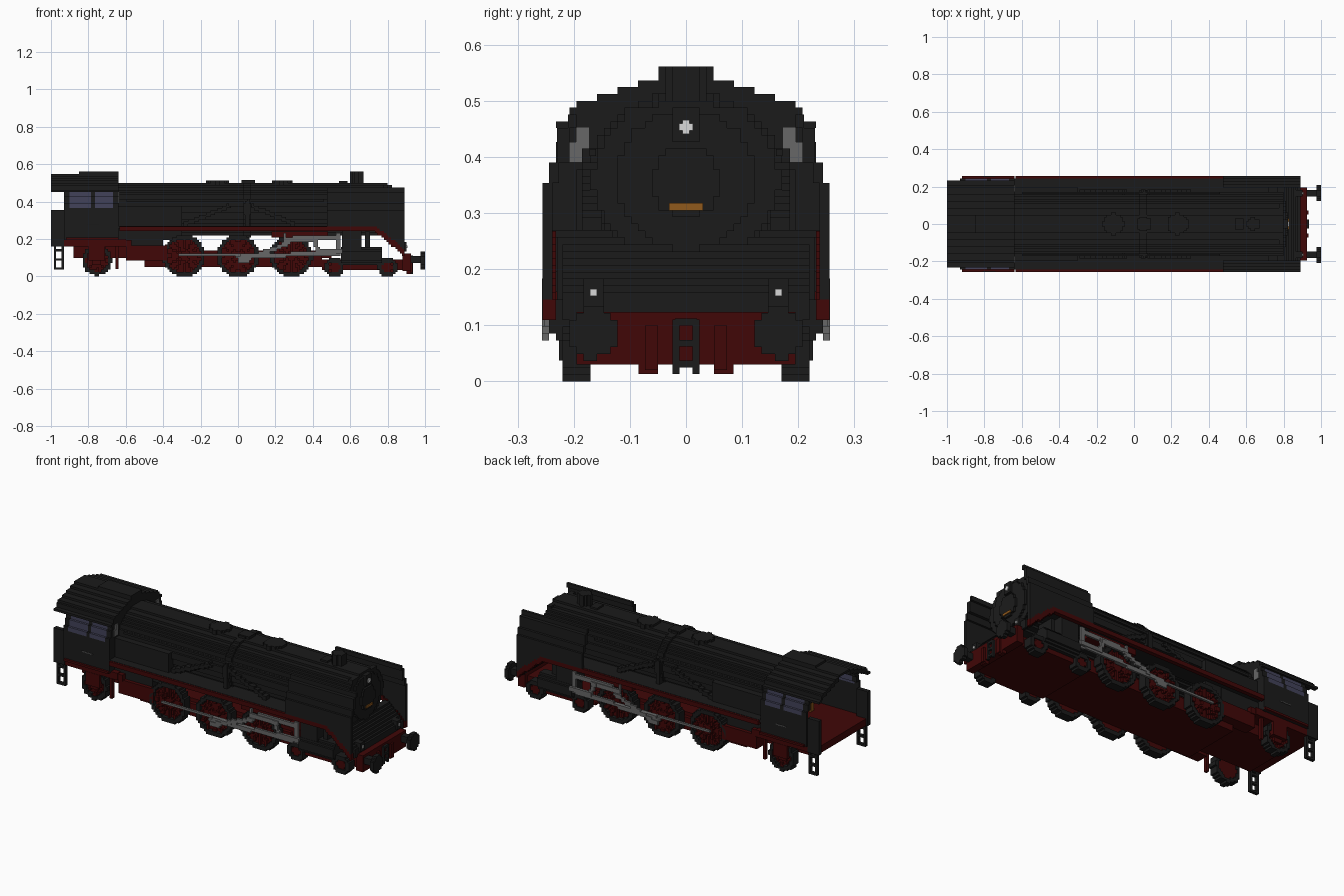
import bpy, bmesh, math

if "Cube" in bpy.data.objects:
    bpy.data.objects.remove(bpy.data.objects["Cube"])

V = 2 / 164  # edge of one block


def material(name, r, g, b):
    m = bpy.data.materials.new(name)
    m.use_nodes = True
    m.diffuse_color = (r, g, b, 1)
    node = m.node_tree.nodes["Principled BSDF"]
    node.inputs["Base Color"].default_value = (r, g, b, 1)
    node.inputs["Roughness"].default_value = 0.8
    return m


BLACK = material("black paint", .011, .011, .011)
RED = material("dark red paint", .052, .002, .002)
STEEL = material("grey steel", .135, .135, .135)
GLASS = material("blue grey glass", .055, .055, .1)
WHITE = material("white lamp", .7, .7, .7)
BRASS = material("brass plate", .28, .1, .012)


def finish(name, bm, mat):
    bmesh.ops.recalc_face_normals(bm, faces=bm.faces)
    mesh = bpy.data.meshes.new(name)
    bm.to_mesh(mesh)
    bm.free()
    mesh.materials.append(mat)
    bpy.context.scene.collection.objects.link(bpy.data.objects.new(name, mesh))


def slab(name, axis, a, b, test, mat, mirror=False):
    """Stepped prism: every block whose centre passes test, spanned a..b on axis."""
    place = {"x": lambda u, w, d: (d, u, w),
             "y": lambda u, w, d: (u, d, w),
             "z": lambda u, w, d: (u, w, d)}[axis]
    span_u = 21 if axis == "x" else 82
    rows = range(-21, 21) if axis == "z" else range(0, 47)
    cells = {(i, j) for i in range(-span_u, span_u) for j in rows
             if test((i + .5) * V, (j + .5) * V)}
    bm = bmesh.new()
    for lo, hi in [(a, b), (-b, -a)][:2 if mirror else 1]:
        verts = {}

        def vert(i, j, d):
            if (i, j, d) not in verts:
                verts[i, j, d] = bm.verts.new(place(i * V, j * V, d))
            return verts[i, j, d]

        for i, j in cells:
            ring = [(i, j), (i + 1, j), (i + 1, j + 1), (i, j + 1)]
            for d in (lo, hi):
                bm.faces.new([vert(*p, d) for p in ring])
            beside = [(i, j - 1), (i + 1, j), (i, j + 1), (i - 1, j)]
            for k, other in enumerate(beside):
                if other not in cells:
                    p, q = ring[k], ring[(k + 1) % 4]
                    bm.faces.new([vert(*p, lo), vert(*q, lo), vert(*q, hi), vert(*p, hi)])
    finish(name, bm, mat)


def box(name, xs, ys, zs, mat, mirror=False):
    bm = bmesh.new()
    for side in (1, -1)[:2 if mirror else 1]:
        for v in bmesh.ops.create_cube(bm, size=1)["verts"]:
            v.co = [s[0] + (c + .5) * (s[1] - s[0]) for c, s in zip(v.co, (xs, ys, zs))]
            v.co.y *= side
    finish(name, bm, mat)


def disc(cu, cw, r, inner=0):
    return lambda u, w: inner <= math.hypot(u - cu, w - cw) < r


def bar(p, q, t):
    """Blocks within t of the line p..q."""
    def test(u, w):
        dx, dy = q[0] - p[0], q[1] - p[1]
        k = ((u - p[0]) * dx + (w - p[1]) * dy) / (dx * dx + dy * dy)
        k = min(1, max(0, k))
        return math.hypot(u - p[0] - k * dx, w - p[1] - k * dy) < t
    return test


def oval(a, b):
    return lambda y, z: (y / a) ** 2 + ((z - .36) / b) ** 2 < 1


def slope(x):
    return min(.238, .25 - (x - .72) * .83)


# Boiler, band and smokebox front
slab("boiler", "x", -.65, .8, oval(.167, .141), BLACK)
slab("firebox_casing", "x", -.65, -.3, lambda y, z: abs(y) < .19 and .2 < z < .38, BLACK)
slab("boiler_band", "x", .03, .07, oval(.18, .15), BLACK)
slab("smokebox_door", "x", .8, .812, disc(0, .36, .125), BLACK)
slab("door_centre", "x", .812, .824, disc(0, .355, .062), BLACK)
box("number_plate", (.824, .83), (-.03, .03), (.305, .318), BRASS)
box("top_lamp_case", (.8, .824), (-.024, .024), (.427, .488), BLACK)
box("top_lamp_upright", (.824, .83), (-V / 2, V / 2), (.441, .466), WHITE)
box("top_lamp_cross", (.824, .829), (-V, V), (.447, .46), WHITE)

# Fittings along the boiler top
slab("rear_dome", "z", .48, .513, disc(-.11, 0, .056), BLACK)
slab("front_dome", "z", .48, .513, disc(.235, 0, .056), BLACK)
box("feed_cover", (.02, .09), (-.03, .03), (.49, .515), BLACK)
box("whistle", (.54, .585), (-.03, .03), (.48, .51), BLACK)
slab("chimney", "z", .48, .561, disc(.637, 0, .034), BLACK)
box("smokebox_rib", (.775, .8), (-.11, .11), (.45, .488), BLACK)

# Pipes on the boiler sides
for name, p, q in (("rear_pipe", (-.28, .28), (-.05, .375)),
                   ("front_pipe", (.08, .375), (.3, .28)),
                   ("upright_pipe", (.05, .27), (.05, .4))):
    slab(name, "y", .15, .185, bar(p, q, .011), BLACK, True)
box("handrail", (-.6, .46), (.16, .172), (.402, .414), BLACK, True)

# Running boards, sloping down at the front
box("running_board", (-.64, .72), (.13, .244), (.256, .27), BLACK, True)
slab("board_edge", "y", .232, .256,
     lambda x, z: -.64 < x < .89 and slope(x) < z < slope(x) + .035, RED, True)
box("cab_edge", (-.92, -.64), (.244, .256), (.195, .207), RED, True)
box("gear_bracket", (.18, .48), (.17, .23), (.207, .24), RED, True)

# Stepped front apron
slab("front_apron", "y", -.22, .22,
     lambda x, z: .77 < x < .886 and slope(x) < z < .24 - max(0, x - .8), BLACK)
box("front_lamp_case", (.86, .9), (.147, .183), (.134, .183), BLACK, True)
box("front_lamp", (.9, .906), (.159, .171), (.152, .165), WHITE, True)

# Smoke deflectors, curving inward towards the top
for k, (low, high, inner, outer) in enumerate(((.1, .355, .238, .256), (.355, .39, .226, .244),
                                               (.39, .455, .208, .23), (.455, .476, .195, .21))):
    slab("smoke_deflector_%d" % k, "y", inner, outer,
         lambda x, z: .47 < x < .886 and max(low, slope(x) + .035) < z < high, BLACK, True)


# Cab walls, each window a run of glass blocks in the wall
def cab_half(z):
    return .25 if z < .39 else .235 if z < .425 else .222


def wall(y, z):
    return .195 < z < .466 and cab_half(z) - 2 * V < abs(y) < cab_half(z)


def glazed(z):
    return .36 < z < .452


for a, b, has_glass in ((-.93, -.9, False), (-.9, -.785, True), (-.785, -.765, False),
                        (-.765, -.668, True), (-.668, -.64, False)):
    slab("cab_wall", "x", a, b, lambda y, z: wall(y, z) and not (has_glass and glazed(z)), BLACK)
    if has_glass:
        slab("cab_window", "x", a, b, lambda y, z: wall(y, z) and glazed(z), GLASS)


def roof_half(z):
    steps = ((.537, .05), (.524, .086), (.512, .123), (.5, .16),
             (.488, .196), (.463, .21), (.451, .232))
    if z > .561:
        return 0
    return next((half for low, half in steps if z > low), .2)


slab("cab_front", "x", -.664, -.64,
     lambda y, z: z > .2 and abs(y) < min(cab_half(z), roof_half(z) if z > .46 else 1), BLACK)
box("cab_front_window", (-.64, -.633), (.172, .208), (.39, .427), STEEL, True)
box("cab_front_window_top", (-.64, -.633), (.172, .196), (.427, .453), STEEL, True)
for name, a, b, top in (("cab_roof", -1, -.64, .549), ("roof_vent", -.85, -.66, .562)):
    slab(name, "x", a, b,
         lambda y, z: .451 < z < top and abs(y) < roof_half(z)
         and not abs(y) < roof_half(z + 2 * V), BLACK)
box("cab_rear_panel", (-1, -.93), (.208, .232), (.16, .355), BLACK, True)
box("cab_floor", (-.99, -.6), (-.23, .23), (.16, .2), RED)
slab("boiler_backhead", "x", -.7, -.664, oval(.15, .13), BLACK)
box("brass_lever", (-.71, -.664), (-.14, -.11), (.2, .25), BRASS)
box("door_handle", (-.81, -.74), (.25, .254), (.274, .281), STEEL, True)

# Rear steps
for x in (-.985, -.943):
    box("rear_step_rail", (x, x + V), (.208, .226), (.037, .17), BLACK, True)
for z in (.037, .085, .134):
    box("rear_step_rung", (-.985, -.931), (.208, .226), (z, z + V), BLACK, True)

# Frame
box("main_frame", (-.5, .45), (-.17, .17), (.05, .12), RED)
box("front_frame", (.45, .9), (-.17, .17), (.035, .09), RED)
box("upper_frame", (-.45, .5), (-.15, .15), (.1, .14), RED)
box("rear_frame", (-.88, -.5), (-.15, .15), (.1, .16), RED)
box("trailing_beam", (-.93, -.57), (.15, .225), (.16, .195), RED, True)
box("ash_pan", (-.64, -.4), (.1, .2), (.16, .25), BLACK, True)
box("side_tank", (-.6, -.38), (.15, .22), (.085, .165), RED, True)
box("rear_hanger", (-.655, -.64), (.2, .22), (.04, .16), RED, True)
box("pilot_frame", (.56, .76), (.15, .2), (.035, .075), RED, True)


# Wheels: black tyre, red disc and raised red spokes
def wheel(name, x, r, spokes):
    z = round(r / V) * V
    slab(name + "_tyre", "y", .17, .22, disc(x, z, r, r - 1.8 * V), BLACK, True)
    slab(name + "_disc", "y", .175, .2, disc(x, z, r - 1.2 * V), RED, True)

    def spoke(u, w):
        d = math.hypot(u - x, w - z)
        turn = math.atan2(w - z, u - x) * spokes / 2
        return d < r - 1.8 * V and (d < 2.2 * V or abs(math.sin(turn)) < .5)
    slab(name + "_spokes", "y", .2, .214, spoke, RED, True)


for x in (-.29, 0, .285):
    wheel("driving_wheel", x, .113, 12)
for x in (.515, .8):
    wheel("pilot_wheel", x, .052, 4)
wheel("trailing_wheel", -.755, .08, 8)
box("trailing_axle_box", (-.8, -.71), (.2, .232), (.085, .16), RED, True)

# Cylinders, steam chests, rods and valve gear
slab("cylinder", "x", .55, .77, lambda y, z: disc(.195, .112, .05)(abs(y), z), BLACK)
box("steam_chest", (.555, .66), (.1, .23), (.13, .256), BLACK, True)
box("cylinder_post", (.68, .705), (.1, .2), (.14, .24), BLACK, True)
rods = (("coupling_rod", (-.31, .116), (.3, .116), .228),
        ("main_rod", (0, .104), (.54, .128), .24),
        ("return_crank", (.01, .09), (.05, .085), .244),
        ("eccentric_rod", (.04, .092), (.27, .177), .244),
        ("expansion_link", (.25, .165), (.25, .215), .232),
        ("valve_rod", (.25, .19), (.42, .2), .236),
        ("slide_bar", (.3, .207), (.54, .213), .232),
        ("crosshead", (.54, .122), (.54, .22), .232),
        ("combination_lever", (.44, .128), (.4, .2), .24))
for name, p, q, y in rods:
    slab(name, "y", y, y + V, bar(p, q, .0115), STEEL, True)
box("piston_rod", (.42, .56), (.24, .256), (.122, .146), STEEL, True)

# Buffer beam, buffers, coupling and front hoses
box("buffer_beam", (.88, .924), (-.195, .195), (.03, .124), RED)
slab("buffer_shank", "x", .92, .976, lambda y, z: disc(.165, .09, .02)(abs(y), z), BLACK)
slab("buffer_head", "x", .976, 1, lambda y, z: disc(.165, .086, .045)(abs(y), z), BLACK)
box("coupling_side", (.924, .936), (.012, .024), (.013, .11), BLACK, True)
for z in (.025, .062, .1):
    box("coupling_link", (.924, .936), (-.02, .02), (z, z + V), BLACK)
box("brake_hose", (.924, .934), (.05, .073), (.02, .1), RED, True)
box("guard_iron", (.9, .924), (.05, .085), (.013, .035), RED, True)
